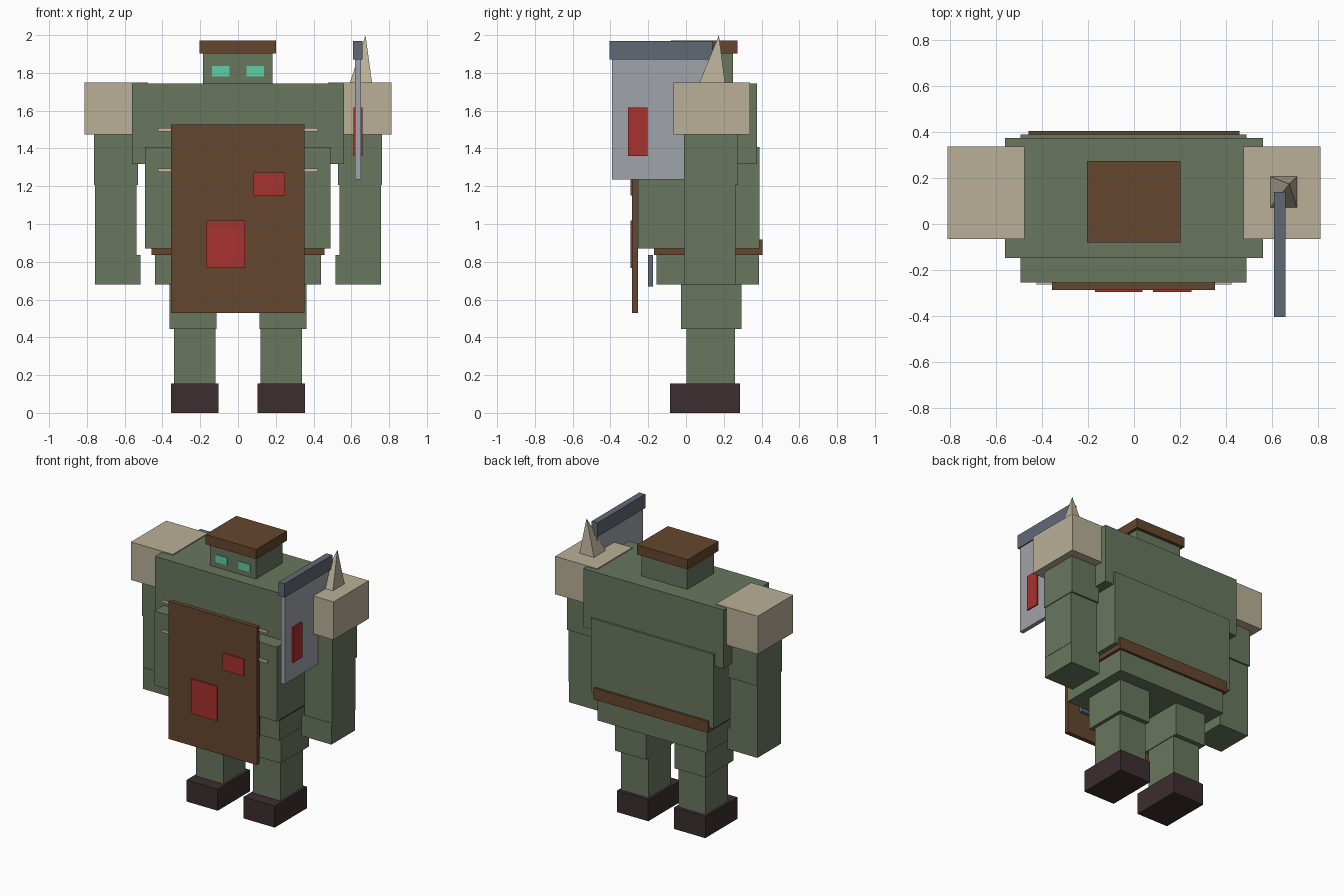
import bpy
import bmesh

if "Cube" in bpy.data.objects:
    bpy.data.objects.remove(bpy.data.objects["Cube"])


def material(name, r, g, b):
    """Flat material from 0-255 display values."""
    def lin(v):
        v /= 255
        return v / 12.92 if v <= 0.04045 else ((v + 0.055) / 1.055) ** 2.4
    m = bpy.data.materials.new(name)
    m.diffuse_color = (lin(r), lin(g), lin(b), 1)
    m.use_nodes = True
    m.node_tree.nodes["Principled BSDF"].inputs["Base Color"].default_value = m.diffuse_color
    return m


SKIN = material("green skin", 105, 119, 94)
LEATHER = material("brown leather", 100, 70, 45)
BONE = material("pale bone", 186, 176, 152)
RED = material("red stain", 168, 50, 46)
BLADE = material("light steel", 160, 163, 170)
STEEL = material("dark steel", 97, 105, 116)
GLOW = material("teal glow", 96, 206, 166)
BOOT = material("dark boot", 60, 45, 48)
STITCH = material("pale stitch", 205, 185, 165)


def finish(name, bm, mat):
    bmesh.ops.recalc_face_normals(bm, faces=bm.faces)
    me = bpy.data.meshes.new(name)
    bm.to_mesh(me)
    bm.free()
    me.materials.append(mat)
    ob = bpy.data.objects.new(name, me)
    bpy.context.collection.objects.link(ob)
    return ob


def box(name, mat, x, y, z):
    """Box given by its (low, high) extents on each axis."""
    bm = bmesh.new()
    bmesh.ops.create_cube(bm, size=1)
    for v in bm.verts:
        v.co = [(lo + hi) / 2 + c * (hi - lo)
                for c, (lo, hi) in zip(v.co, (x, y, z))]
    return finish(name, bm, mat)


def pair(name, mat, x, y, z):
    """Matching boxes on both sides of the body."""
    box("right_" + name, mat, x, y, z)
    box("left_" + name, mat, (-x[1], -x[0]), y, z)


# Legs
pair("boot", BOOT, (0.103, 0.354), (-0.085, 0.285), (0, 0.155))
pair("shin", SKIN, (0.12, 0.338), (0.003, 0.26), (0.15, 0.45))
pair("thigh", SKIN, (0.115, 0.362), (-0.027, 0.293), (0.445, 0.70))

# Torso
box("pelvis", SKIN, (-0.44, 0.44), (-0.155, 0.387), (0.68, 0.88))
box("belt", LEATHER, (-0.458, 0.458), (-0.17, 0.405), (0.835, 0.918))
box("belly", SKIN, (-0.493, 0.49), (-0.255, 0.39), (0.87, 1.408))
box("chest", SKIN, (-0.562, 0.56), (-0.147, 0.375), (1.318, 1.743))

# Arms and bone shoulder pads
pair("upper_arm", SKIN, (0.53, 0.763), (-0.01, 0.275), (1.207, 1.50))
pair("forearm", SKIN, (0.537, 0.758), (-0.007, 0.262), (0.83, 1.21))
pair("hand", SKIN, (0.516, 0.756), (-0.01, 0.262), (0.68, 0.835))
pair("shoulder_pad", BONE, (0.476, 0.812), (-0.066, 0.338), (1.475, 1.75))

# Head, flat cap and eyes
box("head", SKIN, (-0.185, 0.182), (-0.055, 0.25), (1.73, 1.91))
box("cap", LEATHER, (-0.205, 0.202), (-0.08, 0.273), (1.902, 1.972))
pair("eye", GLOW, (0.045, 0.138), (-0.06, -0.052), (1.782, 1.837))

# Apron with stains, stitches and a hanging plate behind it
box("apron", LEATHER, (-0.356, 0.352), (-0.287, -0.255), (0.53, 1.527))
box("large_apron_stain", RED, (-0.17, 0.038), (-0.295, -0.286), (0.768, 1.018))
box("small_apron_stain", RED, (0.083, 0.25), (-0.295, -0.286), (1.15, 1.272))
for i, z in enumerate((1.285, 1.5)):
    pair(f"stitch_{i}", STITCH, (0.34, 0.423), (-0.264, -0.252), (z - 0.009, z + 0.009))
box("hanging_plate", STEEL, (0.14, 0.30), (-0.2, -0.174), (0.67, 0.835))

# Cleaver stuck in the shoulder pad
box("cleaver_blade", BLADE, (0.62, 0.65), (-0.392, 0.13), (1.235, 1.88))
box("cleaver_spine", STEEL, (0.61, 0.658), (-0.405, 0.14), (1.87, 1.97))
box("cleaver_stain", RED, (0.611, 0.659), (-0.308, -0.205), (1.36, 1.617))

# Leaning four-sided spike on the shoulder pad
bm = bmesh.new()
base = [bm.verts.new((x, y, 1.745)) for x, y in
        ((0.591, 0.07), (0.71, 0.07), (0.71, 0.207), (0.591, 0.207))]
tip = bm.verts.new((0.675, 0.174, 2.0))
bm.faces.new(base)
for i in range(4):
    bm.faces.new((base[i], base[(i + 1) % 4], tip))
finish("shoulder_spike", bm, BONE)
